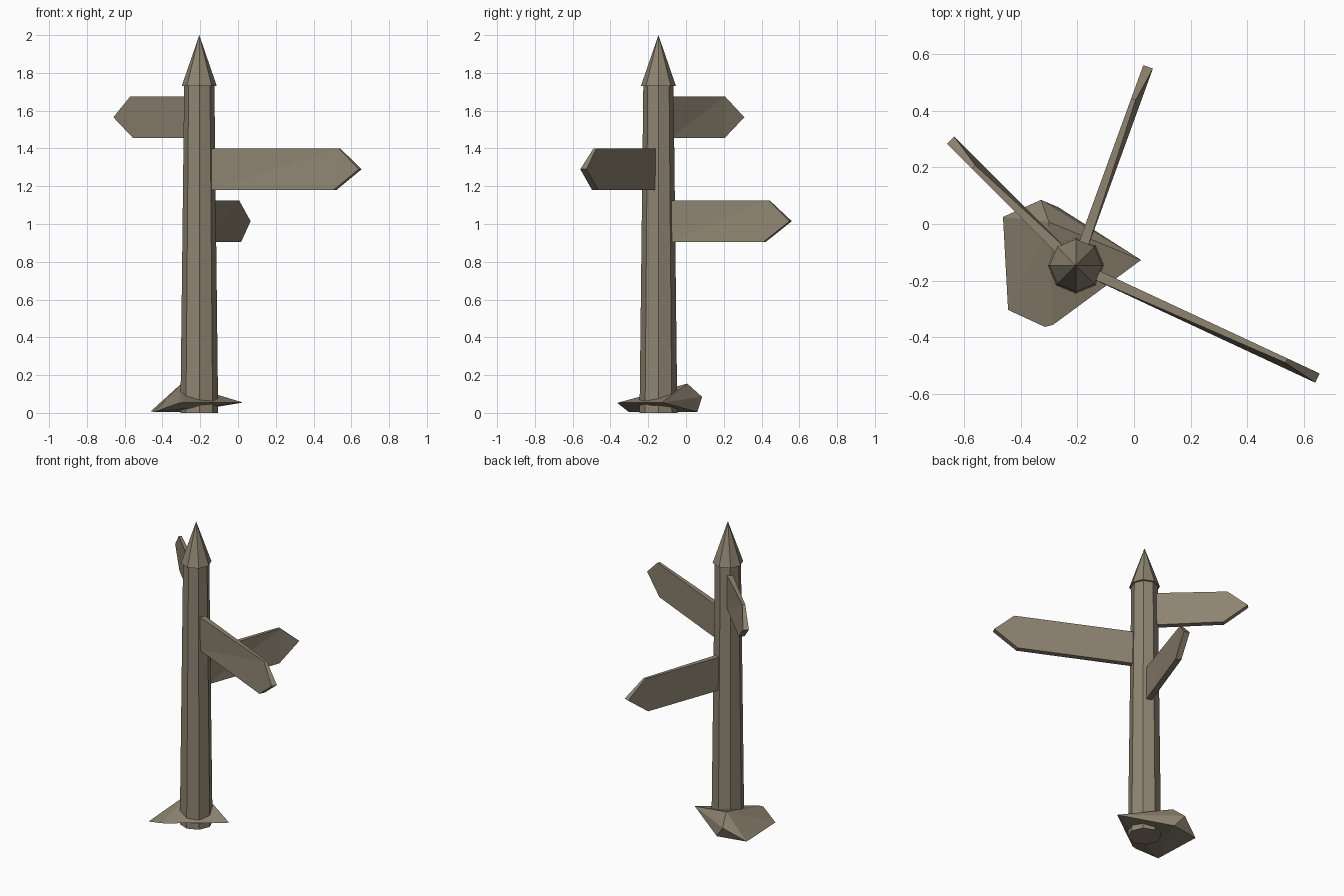
import bpy, bmesh, math
from mathutils import Matrix, Vector

cube = bpy.data.objects.get("Cube")
if cube:
    bpy.data.objects.remove(cube, do_unlink=True)

CENTER = Vector((-0.205, -0.146, 0))

wood = bpy.data.materials.new("weathered_taupe")
wood.use_nodes = True
color = (0.27, 0.23, 0.165, 1)
wood.diffuse_color = color
wood.node_tree.nodes["Principled BSDF"].inputs["Base Color"].default_value = color


def finish(name, bm):
    bmesh.ops.recalc_face_normals(bm, faces=bm.faces)
    mesh = bpy.data.meshes.new(name)
    bm.to_mesh(mesh)
    bm.free()
    mesh.materials.append(wood)
    obj = bpy.data.objects.new(name, mesh)
    bpy.context.collection.objects.link(obj)
    return obj


def tapered(name, r_low, r_high, z_low, z_high):
    """Eight-sided post section standing on the post axis."""
    bm = bmesh.new()
    place = Matrix.Translation(CENTER + Vector((0, 0, (z_low + z_high) / 2)))
    bmesh.ops.create_cone(bm, cap_ends=True, segments=8, radius1=r_low,
                          radius2=r_high, depth=z_high - z_low, matrix=place)
    return finish(name, bm)


def sign(name, angle, length, z):
    """Pointed board radiating from the post, shaved at its upper outer corner."""
    half, t = 0.11, 0.018
    profile = [(0.07, -half), (length - 0.147, -half), (length, 0),
               (length - 0.125, half), (0.07, half)]
    bm = bmesh.new()
    left = [bm.verts.new((x, t, h)) for x, h in profile]
    right = [bm.verts.new((x, -t, h)) for x, h in profile]
    right[3].co.y = 0.001
    bm.faces.new(left)
    bm.faces.new(right[::-1])
    for i in range(len(profile)):
        j = (i + 1) % len(profile)
        bm.faces.new((left[i], right[i], right[j], left[j]))
    # The bent side is split so the shaved corner stays crisp
    bmesh.ops.triangulate(bm, faces=[f for f in bm.faces if len(f.verts) == 5])
    place = Matrix.Translation(CENTER + Vector((0, 0, z)))
    bm.transform(place @ Matrix.Rotation(math.radians(angle), 4, "Z"))
    return finish(name, bm)


# Post and pointed cap
tapered("post", 0.1, 0.08, 0, 1.735)
tapered("post_cap", 0.093, 0, 1.73, 2.0)

# Direction boards
sign("upper_sign", 135, 0.625, 1.565)
sign("middle_sign", -25, 0.94, 1.29)
sign("lower_sign", 70, 0.745, 1.015)

# Angular rock around the foot
rock_points = [(-0.3, 0.007, 0.155), (-0.328, 0.085, 0.085),
               (-0.268, 0.06, 0.005), (0.025, -0.127, 0.055),
               (-0.286, -0.356, 0.055), (-0.314, -0.363, 0.052),
               (-0.444, -0.303, 0.005), (-0.462, 0.025, 0.008)]
bm = bmesh.new()
for point in rock_points:
    bm.verts.new(point)
bmesh.ops.convex_hull(bm, input=bm.verts)
finish("base_rock", bm)
